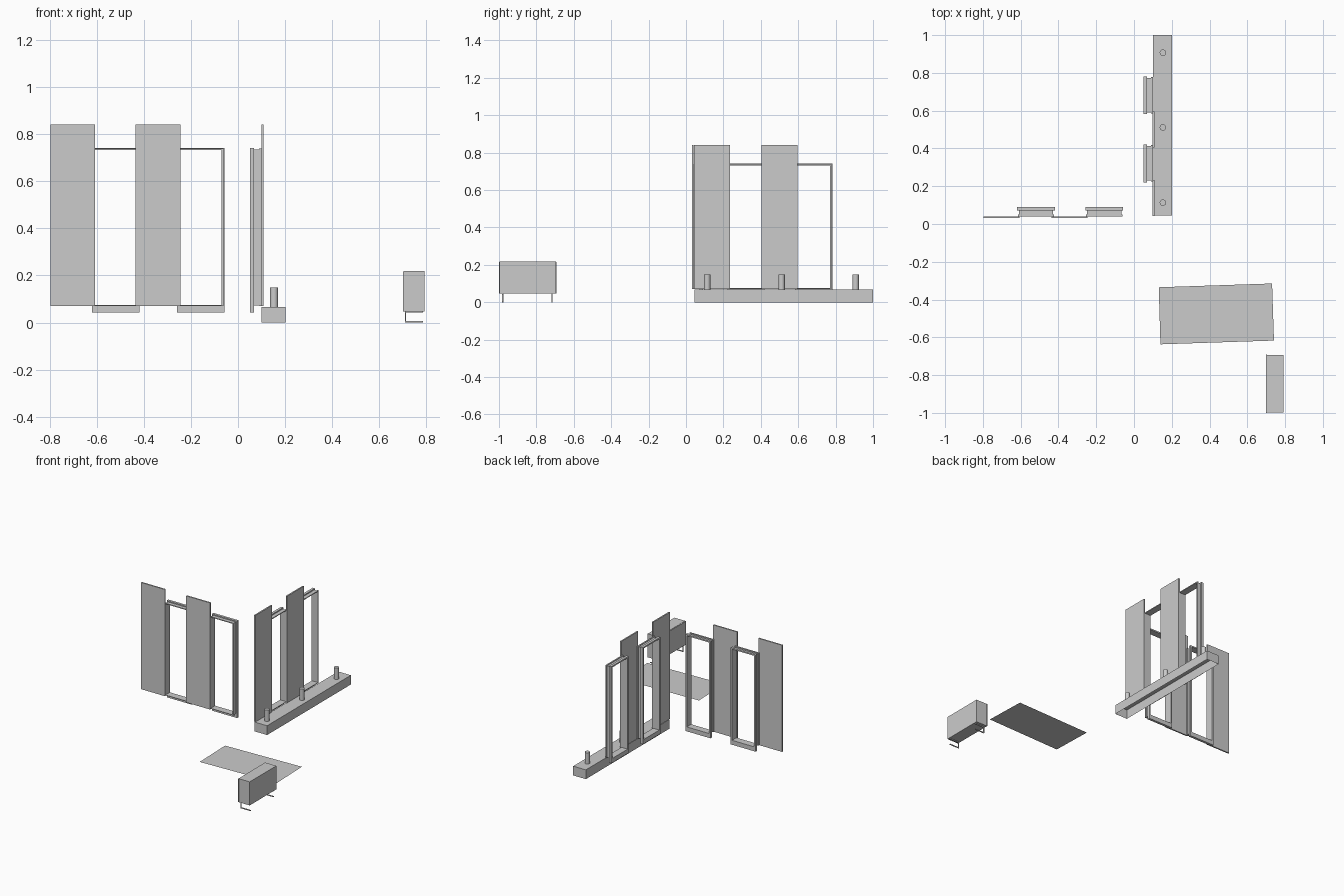
import bpy, bmesh, math
from mathutils import Matrix

if "Cube" in bpy.data.objects:
    bpy.data.objects.remove(bpy.data.objects["Cube"])


def finish(bm, name, matrix=None):
    if matrix is not None:
        bm.transform(matrix)
    bmesh.ops.recalc_face_normals(bm, faces=bm.faces[:])
    mesh = bpy.data.meshes.new(name)
    bm.to_mesh(mesh)
    bm.free()
    ob = bpy.data.objects.new(name, mesh)
    bpy.context.collection.objects.link(ob)
    return ob


def add_box(bm, x0, x1, y0, y1, z0, z1):
    m = Matrix.Translation(((x0 + x1) / 2, (y0 + y1) / 2, (z0 + z1) / 2)) \
        @ Matrix.Diagonal((x1 - x0, y1 - y0, z1 - z0, 1))
    return bmesh.ops.create_cube(bm, size=1, matrix=m)["verts"]


def box(name, *dims, matrix=None):
    bm = bmesh.new()
    add_box(bm, *dims)
    return finish(bm, name, matrix)


def window_frame(name, u, matrix):
    # closed stepped profile swept around the rectangular opening
    # each point: depth, side inset, bottom height, top height
    i, b, t = 0.012, 0.075, 0.732
    profile = [(0.040, 0.004, 0.071, 0.738), (0.050, 0.004, 0.071, 0.738),
               (0.050, 0.009, 0.073, 0.734), (0.072, 0.009, 0.073, 0.734),
               (0.072, 0.0, 0.043, 0.742), (0.090, 0.0, 0.043, 0.742),
               (0.090, i, b, t), (0.040, i, b, t)]
    bm = bmesh.new()
    rings = []
    for d, s, zb, zt in profile:
        l, r = u + s, u + 0.2 - s
        rings.append([bm.verts.new(p) for p in
                      ((l, d, zb), (r, d, zb), (r, d, zt), (l, d, zt))])
    for a, c in zip(rings, rings[1:] + rings[:1]):
        for k in range(4):
            n = (k + 1) % 4
            bm.faces.new((a[k], a[n], c[n], c[k]))
    finish(bm, name, matrix)


# Two identical walls of panels and open frames, at right angles
walls = {"left": Matrix.Translation((-0.84, 0, 0)),
         "right": Matrix.Translation((0.14, 0, 0)) @ Matrix.Rotation(math.pi / 2, 4, 'Z')}
for side, m in walls.items():
    for n, u in enumerate((0.043, 0.404)):
        box(f"{side}_wall_panel_{n + 1}", u, u + 0.191, 0.031, 0.041, 0.07, 0.84, matrix=m)
    for n, u in enumerate((0.221, 0.582)):
        window_frame(f"{side}_window_frame_{n + 1}", u, m)

# Long low plinth, open underneath
bm = bmesh.new()
add_box(bm, 0.1, 0.201, 0.045, 1.0, 0, 0.067)
bm.faces.ensure_lookup_table()
bottom = min(bm.faces, key=lambda f: f.calc_center_median().z)
bmesh.ops.delete(bm, geom=[bottom], context='FACES_ONLY')
finish(bm, "plinth")

# Round posts on the plinth
for n, y in enumerate((0.113, 0.511, 0.907)):
    bpy.ops.mesh.primitive_cylinder_add(vertices=24, radius=0.017, depth=0.081,
                                        location=(0.153, y, 0.1075))
    bpy.context.object.name = f"post_{n + 1}"
    bpy.ops.object.shade_smooth_by_angle()

# Thin flat sheet, slightly turned
bm = bmesh.new()
bm.faces.new([bm.verts.new((x, y, 0.05)) for x, y in
              ((0.14, -0.637), (0.741, -0.617), (0.731, -0.315), (0.131, -0.335))])
finish(bm, "flat_sheet")

# Cabinet with a front board
box("cabinet_body", 0.705, 0.792, -0.998, -0.694, 0.048, 0.218)
box("cabinet_front", 0.700, 0.705, -1.0, -0.692, 0.048, 0.216)

# Bent rod feet under the cabinet
for n, y in enumerate((-0.98, -0.717)):
    bm = bmesh.new()
    r = 0.003
    add_box(bm, 0.708, 0.786, y - r, y + r, 0.042, 0.048)
    add_box(bm, 0.708, 0.714, y - r, y + r, 0.006, 0.042)
    add_box(bm, 0.708, 0.786, y - r, y + r, 0.0, 0.006)
    finish(bm, f"cabinet_foot_{n + 1}")
